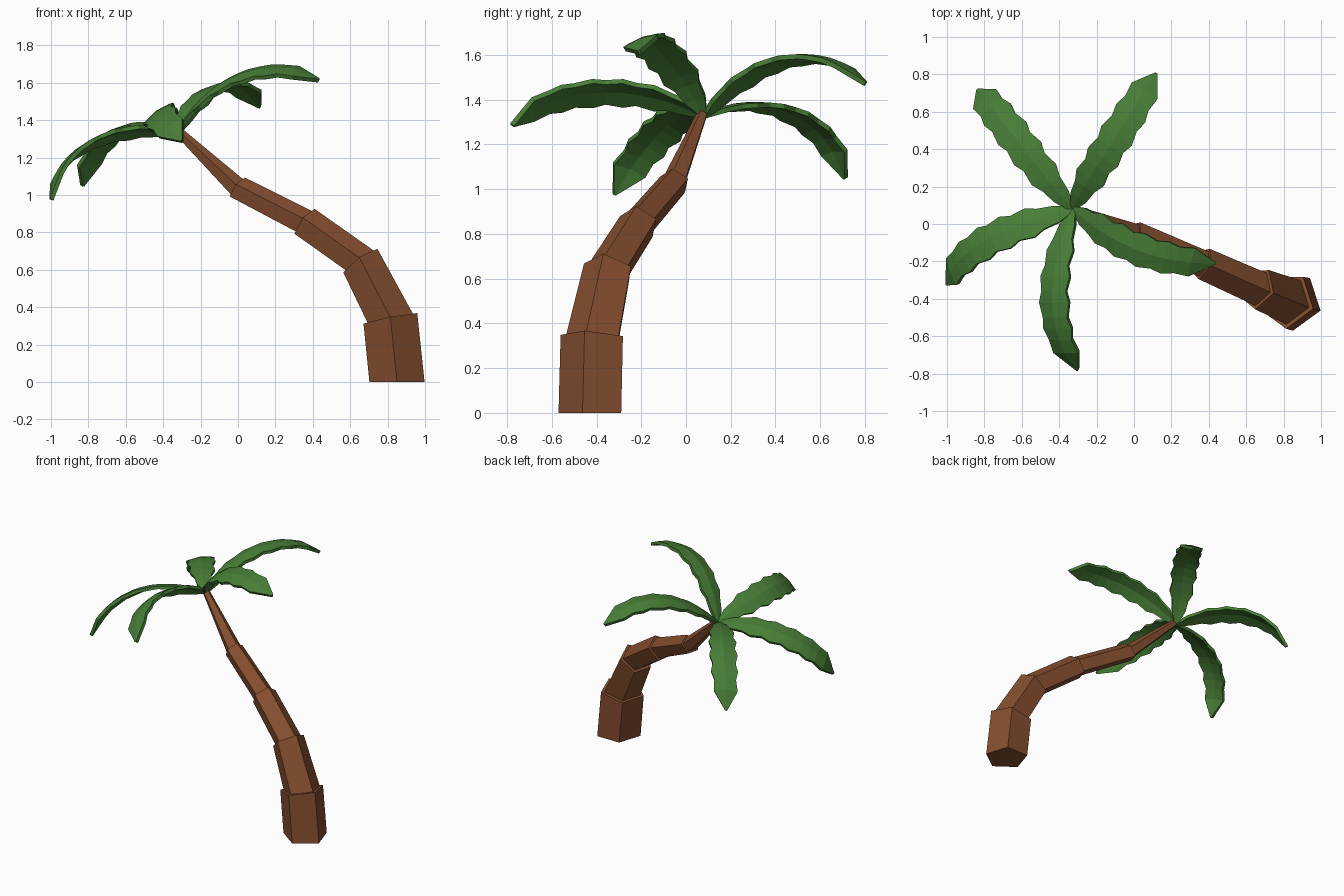
import bpy, bmesh, math
from mathutils import Vector, Matrix

if "Cube" in bpy.data.objects:
    bpy.data.objects.remove(bpy.data.objects["Cube"])


def material(name, rgb):
    m = bpy.data.materials.new(name)
    m.diffuse_color = (*rgb, 1)
    m.use_nodes = True
    m.node_tree.nodes["Principled BSDF"].inputs["Base Color"].default_value = m.diffuse_color
    return m


bark = material("bark brown", (0.23, 0.075, 0.028))
leaf = material("leaf green", (0.065, 0.21, 0.038))


def finish(bm, name, mat):
    bmesh.ops.recalc_face_normals(bm, faces=bm.faces)
    me = bpy.data.meshes.new(name)
    bm.to_mesh(me)
    bm.free()
    me.materials.append(mat)
    ob = bpy.data.objects.new(name, me)
    bpy.context.collection.objects.link(ob)
    return ob


# Trunk: five-sided stepped segments; centre, lean in degrees, lower radius, upper radius
LEAN_AXIS = Vector((-0.39, -0.92, 0))
JOINTS = [
    ((0.85, -0.415, 0.0), 0, 0.155, 0.155),
    ((0.815, -0.407, 0.336), 12, 0.154, 0.130),
    ((0.657, -0.343, 0.64), 38, 0.117, 0.097),
    ((0.36, -0.21, 0.85), 56, 0.091, 0.075),
    ((0.0, -0.05, 1.035), 57, 0.069, 0.056),
    ((-0.32, 0.075, 1.34), 48, 0.025, 0.01),
]
bm = bmesh.new()
rings = []
for i, (c, lean, r_low, r_up) in enumerate(JOINTS):
    rot = Matrix.Rotation(math.radians(lean), 3, LEAN_AXIS)
    for r in ([r_low] if i == 0 else [r_low, r_up]):
        rings.append([bm.verts.new(Vector(c) + rot @ Vector(
            (r * math.cos(a), r * math.sin(a), 0)))
            for a in (math.radians(-90 + 72 * k) for k in range(5))])
for a, b in zip(rings, rings[1:]):
    for k in range(5):
        n = (k + 1) % 5
        bm.faces.new((a[k], a[n], b[n], b[k]))
bm.faces.new(rings[0][::-1])
bm.faces.new(rings[-1])
finish(bm, "trunk", bark)

# Frond stations: distance along, arch height, half width (scalloped edge)
STATIONS = [
    (0.0, 0.0, 0.015), (0.08, 0.05, 0.05), (0.16, 0.09, 0.062),
    (0.22, 0.112, 0.087), (0.30, 0.135, 0.075), (0.36, 0.146, 0.096),
    (0.44, 0.152, 0.08), (0.50, 0.149, 0.098), (0.58, 0.136, 0.08),
    (0.64, 0.118, 0.093), (0.70, 0.092, 0.075), (0.77, 0.05, 0.082),
    (0.865, -0.055, 0.006),
]
SWEEP = 0.02   # sideways bow of each frond
ROLL = 12      # degrees each frond is rolled about its length
FOLD = 0.15    # droop of the two halves from the midrib

# The crown is tipped away from the base
crown = Matrix.Translation((-0.33, 0.08, 1.34)) @ Matrix.Rotation(math.radians(-24), 4, 'Y')
roll = Matrix.Rotation(math.radians(ROLL), 4, 'X')

for i, azimuth in enumerate((-20.5, 56.5, 131.5, 207, 269.5)):
    bm = bmesh.new()
    rows = []
    for r, h, w in STATIONS:
        bow = -SWEEP * math.sin(math.pi * (r / 0.865) ** 1.4)
        rows.append([bm.verts.new((r, bow + s * w, h - FOLD * w * abs(s)))
                     for s in (-1, 0, 1)])
    for a, b in zip(rows, rows[1:]):
        for k in (0, 1):
            bm.faces.new((a[k], b[k], b[k + 1], a[k + 1]))
    bm.transform(crown @ Matrix.Rotation(math.radians(azimuth), 4, 'Z') @ roll)
    ob = finish(bm, f"frond_{i + 1}", leaf)
    # keep the top surface facing up so the thickness grows downward
    if sum(p.normal.z for p in ob.data.polygons) < 0:
        ob.data.flip_normals()
    mod = ob.modifiers.new("thickness", 'SOLIDIFY')
    mod.thickness = 0.022
    mod.offset = -1
